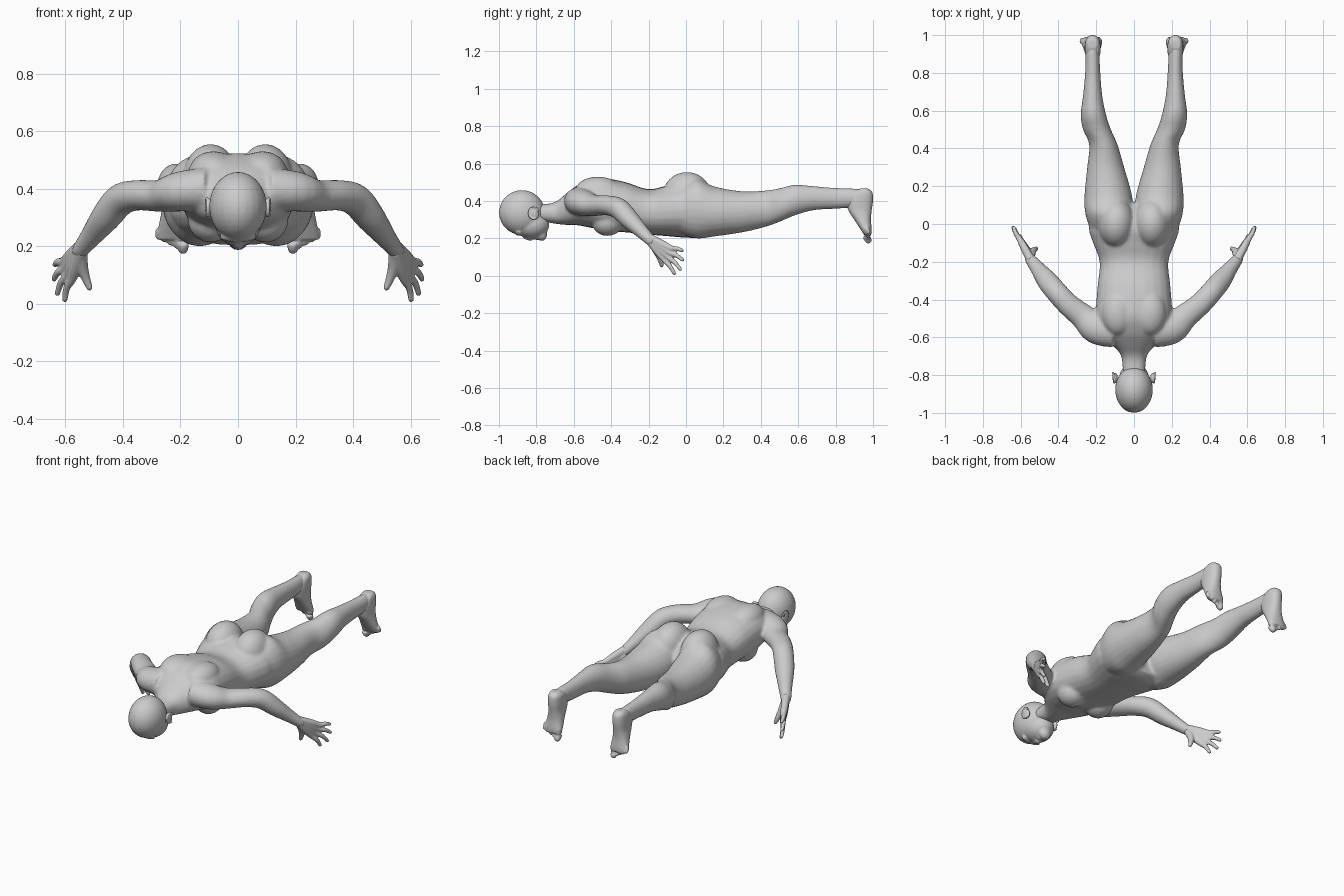
import bpy, bmesh, math
from mathutils import Vector, Matrix

cube = bpy.data.objects.get("Cube")
if cube:
    bpy.data.objects.remove(cube)

skin = bpy.data.materials.new("plain_grey")
skin.use_nodes = True
skin.diffuse_color = (0.6, 0.6, 0.6, 1)
skin.node_tree.nodes["Principled BSDF"].inputs["Base Color"].default_value = (0.6, 0.6, 0.6, 1)


def spline(rows, steps=4):
    """Smooth curve through rows of numbers (Catmull-Rom)."""
    out = []
    for i in range(len(rows) - 1):
        a, b, c, d = (rows[max(0, min(len(rows) - 1, i + k))] for k in (-1, 0, 1, 2))
        for s in range(steps):
            t = s / steps
            out.append([q + t * (r - p) / 2 + t * t * (2 * p - 5 * q + 4 * r - s4) / 2
                        + t ** 3 * (3 * q - p - 3 * r + s4) / 2
                        for p, q, r, s4 in zip(a, b, c, d)])
    return out + [list(rows[-1])]


def loft(bm, rings, power=2.0, sides=24):
    """Skin closed rings given as (centre, u radius vector, v radius vector)."""
    def bend(n):
        return math.copysign(abs(n) ** (2 / power), n)
    loops = []
    for c, u, v in rings:
        angles = [math.tau * k / sides for k in range(sides)]
        loops.append([bm.verts.new(c + u * bend(math.cos(a)) + v * bend(math.sin(a)))
                      for a in angles])
    faces = [bm.faces.new(loops[0]), bm.faces.new(loops[-1][::-1])]
    for low, high in zip(loops, loops[1:]):
        for k in range(sides):
            j = (k + 1) % sides
            faces.append(bm.faces.new((low[k], high[k], high[j], low[j])))
    bmesh.ops.recalc_face_normals(bm, faces=faces)


def along_y(bm, rows, power=2.0):
    """Rows: y, inner x, outer x, bottom z, top z."""
    loft(bm, [(Vector(((a + b) / 2, y, (lo + hi) / 2)), Vector(((b - a) / 2, 0, 0)),
               Vector((0, 0, (hi - lo) / 2))) for y, a, b, lo, hi in spline(rows)], power)


def along_z(bm, rows, power=2.0):
    """Rows: z, inner x, outer x, front y, back y."""
    loft(bm, [(Vector(((a + b) / 2, (f + k) / 2, z)), Vector(((b - a) / 2, 0, 0)),
               Vector((0, (k - f) / 2, 0))) for z, a, b, f, k in spline(rows)], power)


def tube(bm, rows, sides=16):
    """Rows: x, y, z, sideways radius, upright radius; rounded tip."""
    pts = spline(rows)
    rings = []
    for i, p in enumerate(pts):
        d = Vector(pts[min(i + 1, len(pts) - 1)][:3]) - Vector(pts[max(i - 1, 0)][:3])
        side = d.cross(Vector((0, 0, 1))).normalized()
        up = side.cross(d).normalized()
        rings.append((Vector(p[:3]), side * p[3], up * p[4]))
    c, u, v = rings[-1]
    tip = d.normalized() * min(u.length, v.length)
    rings += [(c + tip * math.sin(a), u * math.cos(a), v * math.cos(a)) for a in (0.6, 1.2)]
    loft(bm, rings, sides=sides)


def ball(bm, centre, radii, tilt=0):
    m = Matrix.Translation(centre) @ Matrix.Rotation(tilt, 4, 'X') @ Matrix.Diagonal((*radii, 1))
    bmesh.ops.create_uvsphere(bm, u_segments=24, v_segments=16, radius=1, matrix=m)


def mirror(bm):
    """Copy everything to the other side."""
    copy = bmesh.ops.duplicate(bm, geom=bm.verts[:] + bm.edges[:] + bm.faces[:])["geom"]
    for v in copy:
        if isinstance(v, bmesh.types.BMVert):
            v.co.x *= -1
    bmesh.ops.reverse_faces(bm, faces=[f for f in copy if isinstance(f, bmesh.types.BMFace)])


def finish(name, bm, voxel, rounds):
    """Blend the overlapping volumes into one smooth skin."""
    mesh = bpy.data.meshes.new(name)
    bm.to_mesh(mesh)
    bm.free()
    mesh.materials.append(skin)
    ob = bpy.data.objects.new(name, mesh)
    bpy.context.scene.collection.objects.link(ob)
    blend = ob.modifiers.new("blend", 'REMESH')
    blend.mode, blend.voxel_size, blend.use_smooth_shade = 'VOXEL', voxel, True
    soften = ob.modifiers.new("soften", 'SMOOTH')
    soften.factor, soften.iterations = 0.5, rounds


# Body: paired volumes first
bm = bmesh.new()
# legs
along_y(bm, [(-.06, .03, .22, .24, .46), (.05, .008, .257, .2, .52), (.15, .01, .262, .21, .478),
             (.3, .052, .248, .232, .452), (.42, .087, .237, .26, .456), (.5, .122, .27, .288, .468),
             (.58, .148, .282, .322, .487), (.68, .168, .27, .35, .48), (.8, .178, .259, .358, .47),
             (.9, .183, .257, .365, .467), (.95, .188, .252, .38, .46)])
# buttocks, chest and shoulder blades
ball(bm, (.095, .005, .43), (.098, .13, .125))
ball(bm, (.095, -.42, .29), (.08, .085, .077))
ball(bm, (.085, -.47, .46), (.085, .12, .07))
# upper arm and forearm
tube(bm, [(.1, -.575, .4, .08, .075), (.2, -.55, .39, .085, .07), (.27, -.49, .375, .068, .056),
          (.35, -.425, .377, .06, .053), (.41, -.36, .36, .058, .056), (.46, -.3, .3, .055, .05),
          (.51, -.235, .235, .04, .037), (.55, -.185, .185, .03, .029)], 24)
mirror(bm)
# torso and neck
along_y(bm, [(y, -w, w, lo, hi) for y, w, lo, hi in (
    (-.84, .055, .3, .385), (-.74, .062, .285, .385), (-.69, .072, .277, .4), (-.64, .115, .272, .44),
    (-.58, .175, .27, .485), (-.5, .2, .255, .52), (-.42, .2, .238, .52), (-.32, .192, .232, .5),
    (-.2, .182, .22, .463), (-.1, .217, .212, .484), (-.02, .24, .205, .5), (.06, .22, .204, .46),
    (.11, .15, .225, .4))], 2.3)
finish("body", bm, .009, 6)

# Head: skull, jaw, nose, lips and brow
bm = bmesh.new()
ball(bm, (0, -.877, .338), (.1, .123, .12))
ball(bm, (0, -.825, .275), (.08, .095, .075))
ball(bm, (0, -.772, .222), (.037, .03, .036))
ball(bm, (0, -.847, .208), (.012, .03, .018), -.3)
ball(bm, (0, -.832, .2), (.019, .013, .014))
ball(bm, (0, -.8, .203), (.028, .013, .012))
ball(bm, (0, -.893, .23), (.065, .02, .016))
finish("head", bm, .007, 4)

# Ears: thin shell with a raised rim
bm = bmesh.new()
ball(bm, (.1, -.815, .333), (.014, .026, .034), .5)
loft_rim = [(.108 + .003 * math.cos(a), -.813 + .027 * math.cos(a), .335 + .03 * math.sin(a),
             .006, .006) for a in [.5 + .5 * k for k in range(10)]]
for p in spline(loft_rim, 2):
    ball(bm, p[:3], (.006, .006, .006))
mirror(bm)
finish("ears", bm, .004, 2)

# Hands: palm bones running into fingers, plus thumb
bm = bmesh.new()
fingers = [((.578, -.115, .085), (.602, -.063, .014)), ((.592, -.095, .1), (.628, -.03, .035)),
           ((.602, -.083, .122), (.64, -.018, .085)), ((.606, -.08, .147), (.636, -.02, .135))]
for k, (knuckle, tip) in enumerate(fingers):
    wrist = Vector((.546, -.19, .182 + .006 * k))
    middle = Vector(knuckle).lerp(Vector(tip), .5) + Vector((.006, .002, .004))
    tube(bm, [(*wrist, .023, .023), (*wrist.lerp(Vector(knuckle), .6), .021, .021),
              (*knuckle, .016, .016), (*middle, .0125, .0125), (*tip, .01, .01)])
tube(bm, [(.545, -.185, .18, .022, .022), (.542, -.155, .13, .021, .021),
          (.53, -.138, .09, .016, .016), (.516, -.13, .055, .011, .011)])
mirror(bm)
finish("hands", bm, .005, 4)

# Feet: heel, arch, ball and toes pointing down
bm = bmesh.new()
along_z(bm, [(.466, .195, .245, .93, .975), (.445, .18, .258, .885, .997), (.4, .176, .262, .86, 1.0),
             (.35, .178, .262, .868, .993), (.3, .174, .27, .9, .989), (.25, .168, .28, .932, .993),
             (.222, .17, .28, .95, .992)], 2.3)
for k in range(5):
    x, r = .19 + .0215 * k, .02 if k == 0 else .0125
    drop = .19 + .011 * k
    tube(bm, [(x, .97, .25, r, r), (x, .965, drop + .02, r, r), (x + .001, .975, drop, r * .9, r * .9)])
mirror(bm)
finish("feet", bm, .005, 4)
